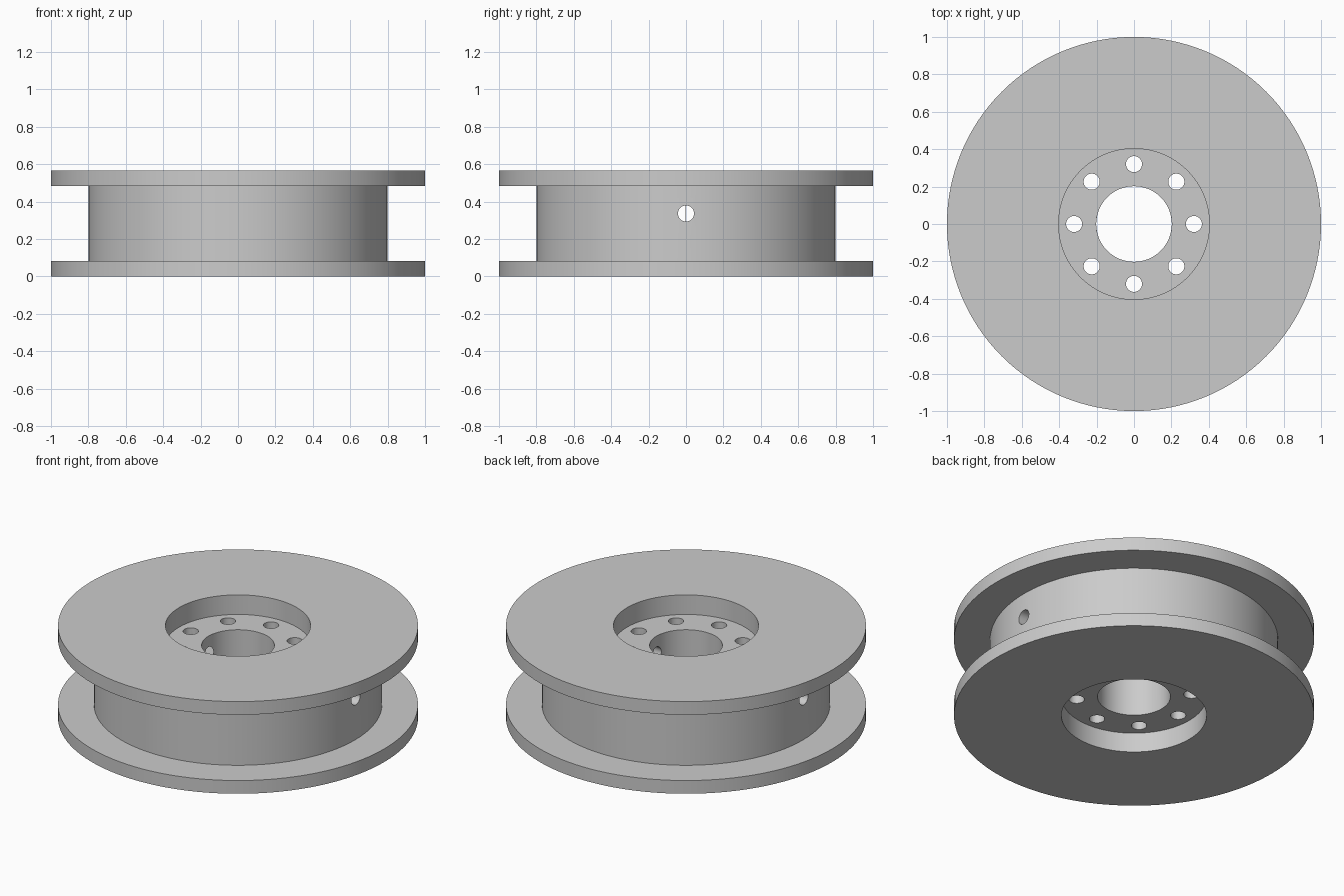
import bpy
import bmesh
from math import cos, sin, pi, radians
from mathutils import Matrix, Vector

SEGMENTS = 128
HEIGHT = 0.565
FLANGE = 0.081
RECESS = 0.12
RIM_R, DRUM_R, RECESS_R, BORE_R = 1.0, 0.8, 0.403, 0.202
BOLT_CIRCLE, HOLE_R = 0.32, 0.043
WIRE_HOLE_Z = 0.336

default_cube = bpy.data.objects.get("Cube")
if default_cube:
    bpy.data.objects.remove(default_cube, do_unlink=True)

# Single grey material
grey = bpy.data.materials.new("light grey")
grey.use_nodes = True
colour = (0.6, 0.6, 0.6, 1)
grey.diffuse_color = colour
grey.node_tree.nodes["Principled BSDF"].inputs["Base Color"].default_value = colour


def make_object(name, bm):
    bmesh.ops.recalc_face_normals(bm, faces=bm.faces[:])
    mesh = bpy.data.meshes.new(name)
    bm.to_mesh(mesh)
    bm.free()
    mesh.materials.append(grey)
    obj = bpy.data.objects.new(name, mesh)
    bpy.context.collection.objects.link(obj)
    return obj


def lathe(name, profile):
    """Revolve a closed (radius, height) outline around z."""
    bm = bmesh.new()
    rings = []
    for i in range(SEGMENTS):
        a = 2 * pi * i / SEGMENTS
        rings.append([bm.verts.new((r * cos(a), r * sin(a), z)) for r, z in profile])
    n = len(profile)
    for i, ring in enumerate(rings):
        after = rings[(i + 1) % SEGMENTS]
        for j in range(n):
            k = (j + 1) % n
            bm.faces.new((ring[j], after[j], after[k], ring[k]))
    return make_object(name, bm)


def drill(target, location, rotation, length):
    """Cut a round hole through the target."""
    bm = bmesh.new()
    bmesh.ops.create_cone(bm, cap_ends=True, segments=32, radius1=HOLE_R,
                          radius2=HOLE_R, depth=length,
                          matrix=Matrix.Translation(location) @ rotation)
    cutter = make_object("hole_cutter", bm)
    cutter.hide_render = True
    mod = target.modifiers.new("hole", "BOOLEAN")
    mod.operation = "DIFFERENCE"
    mod.solver = "EXACT"
    mod.object = cutter
    bpy.ops.object.modifier_apply(modifier=mod.name)
    bpy.data.objects.remove(cutter, do_unlink=True)


# Spool body: two flanges, drum, recessed web and centre bore
lower = [(BORE_R, RECESS), (RECESS_R, RECESS), (RECESS_R, 0),
         (RIM_R, 0), (RIM_R, FLANGE), (DRUM_R, FLANGE)]
upper = [(r, HEIGHT - z) for r, z in reversed(lower)]
spool = lathe("spool", lower + upper)

for obj in bpy.context.selected_objects:
    obj.select_set(False)
bpy.context.view_layer.objects.active = spool
spool.select_set(True)

# Ring of eight holes through the web
for i in range(8):
    a = i * pi / 4
    spot = Vector((BOLT_CIRCLE * cos(a), BOLT_CIRCLE * sin(a), HEIGHT / 2))
    drill(spool, spot, Matrix.Identity(4), 1)

# Cross hole through the drum from side to side
drill(spool, Vector((0, 0, WIRE_HOLE_Z)), Matrix.Rotation(pi / 2, 4, "Y"), 2.2)

bpy.ops.object.shade_smooth_by_angle(angle=radians(30))
